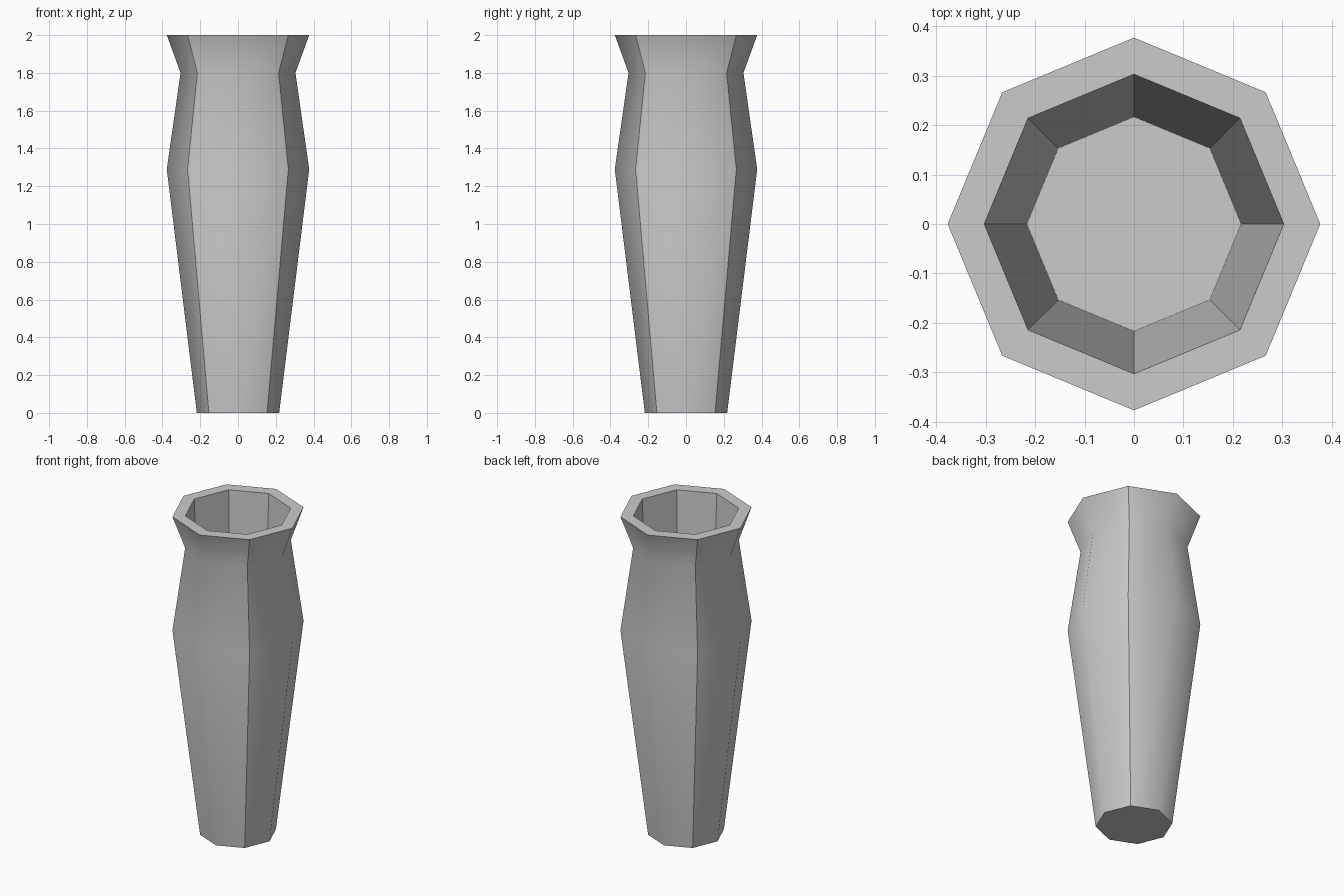
import bpy, bmesh
from math import cos, sin, pi

if "Cube" in bpy.data.objects:
    bpy.data.objects.remove(bpy.data.objects["Cube"])

SIDES = 8
# (radius, height): foot, shoulder, neck, lip, inner lip, inner floor
PROFILE = [(0.218, 0), (0.377, 1.29), (0.304, 1.80), (0.377, 2.0),
           (0.303, 2.0), (0.217, 0.02)]
OUTER = 3  # number of profile segments on the outside

bm = bmesh.new()
rings = [[bm.verts.new((r * cos(2 * pi * i / SIDES), r * sin(2 * pi * i / SIDES), z))
          for i in range(SIDES)] for r, z in PROFILE]

# walls and rim: outside is smooth, rim and inside are flat
for k, (a, b) in enumerate(zip(rings, rings[1:])):
    for i in range(SIDES):
        j = (i + 1) % SIDES
        bm.faces.new((a[i], a[j], b[j], b[i])).smooth = k < OUTER

# underside and inner floor
bm.faces.new(rings[0][::-1])
bm.faces.new(rings[-1])

# crisp edges: foot, lip and the diagonal corners of the outside
for k in (0, OUTER):
    for i in range(SIDES):
        bm.edges.get((rings[k][i], rings[k][(i + 1) % SIDES])).smooth = False
for k in range(OUTER):
    for i in range(1, SIDES, 2):
        bm.edges.get((rings[k][i], rings[k + 1][i])).smooth = False

mesh = bpy.data.meshes.new("vase")
bm.to_mesh(mesh)
bm.free()
bpy.context.collection.objects.link(bpy.data.objects.new("vase", mesh))
